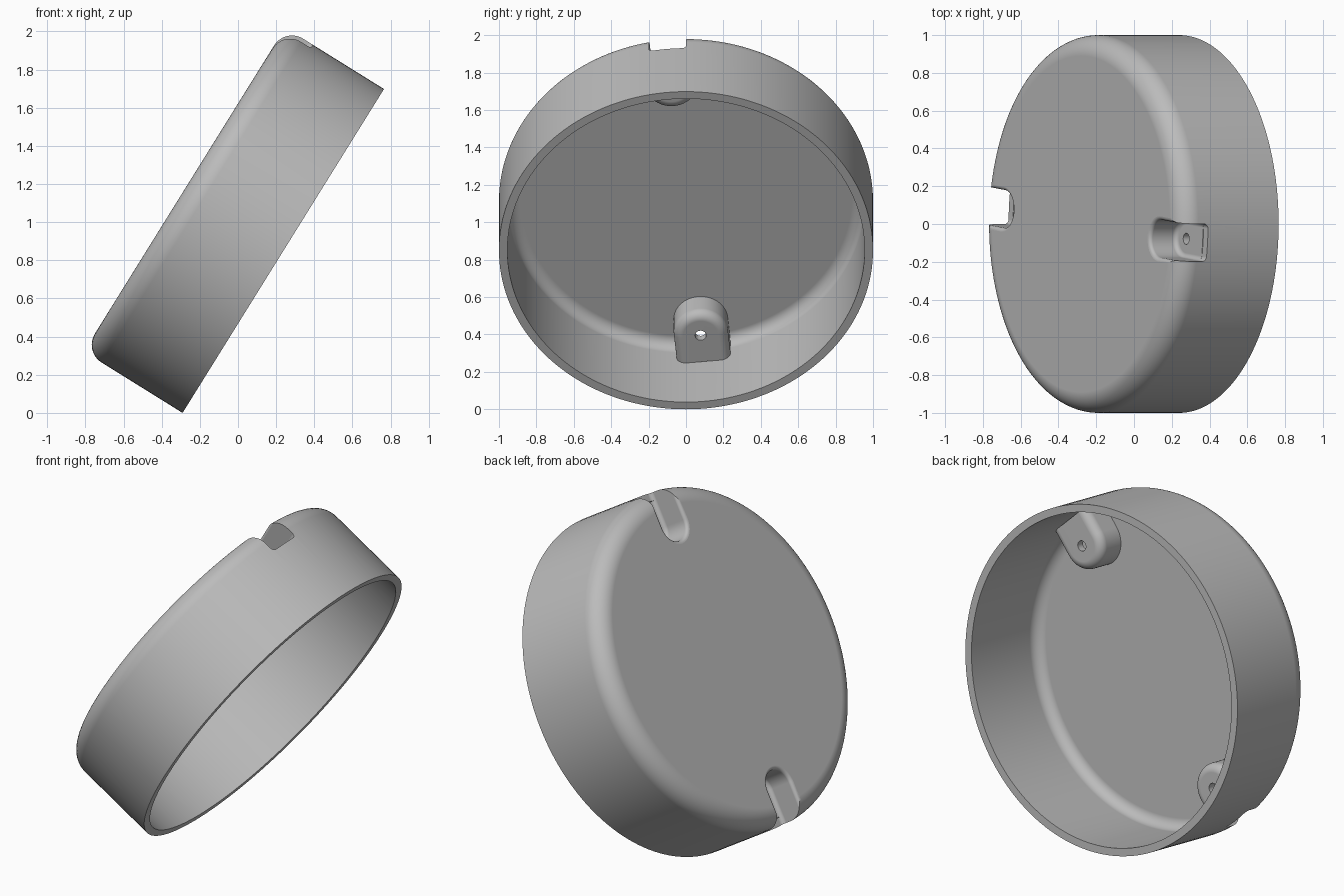
import bpy, bmesh
from math import sin, cos, pi, sqrt
from mathutils import Matrix, Vector

cube = bpy.data.objects.get("Cube")
if cube:
    bpy.data.objects.remove(cube, do_unlink=True)

# Material
grey = bpy.data.materials.new("plain grey")
grey.use_nodes = True
colour = (0.5, 0.5, 0.5, 1)
grey.diffuse_color = colour
grey.node_tree.nodes["Principled BSDF"].inputs["Base Color"].default_value = colour

# Tilted frame: local z runs from the open rim to the closed face
along = Vector((0.528, 0, 0.849)).normalized()
side = Vector((0, 1, 0))
axis = along.cross(side)
tilt = Matrix((along, side, axis)).transposed().to_4x4()
tilt = Matrix.Translation((0.2375, 0, along.z)) @ tilt

HEIGHT, WALL, ROUND = 0.61, 0.045, 0.11
SLOT_R, SLOT_CENTRE, SLOT_FLOOR = 0.1, 0.79, 0.44
SWING = -0.1                       # slot angle around the axis


def loft(name, rings, matrix):
    """Closed solid skinned through equal-length rings of points."""
    bm = bmesh.new()
    loops = [[bm.verts.new(p) for p in ring] for ring in rings]
    for a, b in zip(loops, loops[1:]):
        for i in range(len(a)):
            bm.faces.new((a[i - 1], a[i], b[i], b[i - 1]))
    bm.faces.new(loops[0])
    bm.faces.new(loops[-1])
    bm.transform(matrix)
    bmesh.ops.recalc_face_normals(bm, faces=bm.faces)
    mesh = bpy.data.meshes.new(name)
    bm.to_mesh(mesh)
    bm.free()
    mesh.materials.append(grey)
    ob = bpy.data.objects.new(name, mesh)
    bpy.context.collection.objects.link(ob)
    return ob


def circle(r, z, n=160, cx=0):
    return [(cx + r * cos(2 * pi * i / n), r * sin(2 * pi * i / n), z) for i in range(n)]


def slot(r, z, end, n=24):
    """Half-round inner end with straight sides out to the given distance."""
    arc = [(SLOT_CENTRE + r * cos(a), r * sin(a), z)
           for a in (pi / 2 + pi * i / n for i in range(n + 1))]
    return arc + [(end, -r, z), (end, r, z)]


def quarter(steps=8):
    return [(cos(pi / 2 * i / steps), sin(pi / 2 * i / steps)) for i in range(steps + 1)]


def rounded_floor(r, z, fillet, end):
    return [slot(r - fillet + fillet * s, z + fillet - fillet * c, end) for c, s in quarter()]


# Cup shell: inner floor, inner wall, rim, outer wall, rounded closed edge
core, shoulder = 1 - ROUND, HEIGHT - ROUND
inner = ROUND - WALL
rings = [circle(core + inner * c, HEIGHT - WALL - inner + inner * s)
         for c, s in reversed(quarter())]
rings += [circle(1 - WALL, 0), circle(1, 0)]
rings += [circle(core + ROUND * c, shoulder + ROUND * s) for c, s in quarter(12)]
cap = loft("cap", rings, tilt)

# Two slots opposite each other: boss inside, recess and screw hole cut through
bosses, cutters = [], []
FLARE = 0.02
for k in range(2):
    place = tilt @ Matrix.Rotation(SWING + k * pi, 4, "Z")
    boss = rounded_floor(SLOT_R + WALL, SLOT_FLOOR - WALL, 0.05, 0.95)
    boss.append(slot(SLOT_R + WALL, HEIGHT - 0.035, 0.95))
    bosses.append(loft("slot_boss", boss, place))

    recess = rounded_floor(SLOT_R, SLOT_FLOOR, 0.025, 1.2)
    recess += [slot(SLOT_R + FLARE - FLARE * c, HEIGHT - FLARE + FLARE * s, 1.2)
               for c, s in quarter(5)]
    recess.append(slot(SLOT_R + FLARE, HEIGHT + 0.1, 1.2))
    cutters.append(loft("slot_cutter", recess, place))

    hole = [circle(0.03, z, 32, SLOT_CENTRE - 0.005) for z in (0.3, 0.5)]
    cutters.append(loft("hole_cutter", hole, place))

for tools, mode in ((bosses, "UNION"), (cutters, "DIFFERENCE")):
    for tool in tools:
        mod = cap.modifiers.new(tool.name, "BOOLEAN")
        mod.operation, mod.object, mod.solver = mode, tool, "EXACT"

# Bake the booleans and drop the helpers
bpy.context.view_layer.update()
baked = bpy.data.meshes.new_from_object(cap.evaluated_get(bpy.context.evaluated_depsgraph_get()))
cap.modifiers.clear()
cap.data = baked
for tool in bosses + cutters:
    bpy.data.objects.remove(tool, do_unlink=True)
baked.materials.clear()
baked.materials.append(grey)
for face in baked.polygons:
    face.material_index = 0

# Smooth rounded edges, keep flats flat
for ob in bpy.context.selected_objects:
    ob.select_set(False)
cap.select_set(True)
bpy.context.view_layer.objects.active = cap
bpy.ops.object.shade_smooth_by_angle(angle=pi / 6)
flat = cap.modifiers.new("flat_normals", "WEIGHTED_NORMAL")
flat.keep_sharp = True
